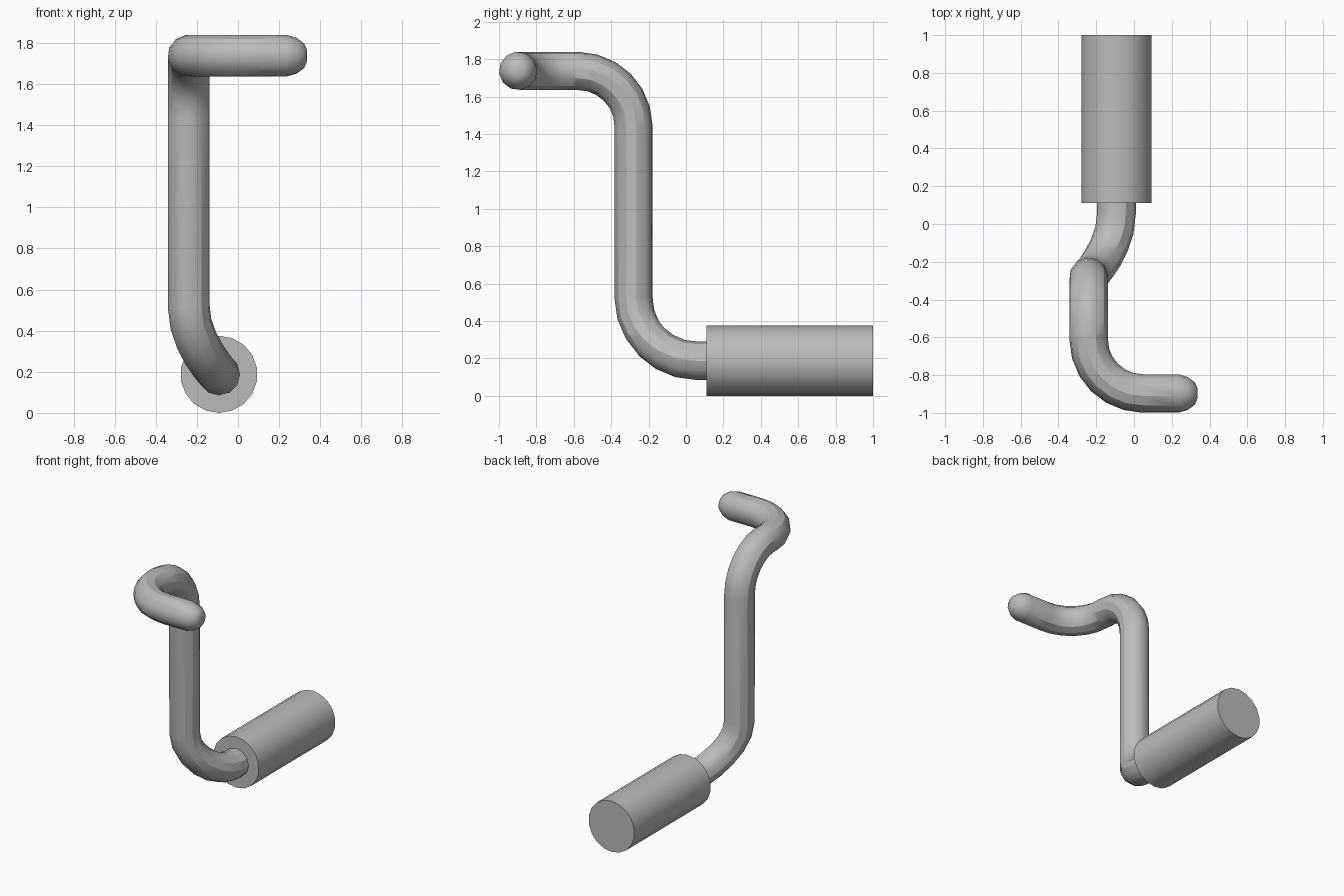
import bpy, bmesh, math
from mathutils import Vector, Matrix
from mathutils.geometry import interpolate_bezier

cube = bpy.data.objects.get("Cube")
if cube:
    bpy.data.objects.remove(cube, do_unlink=True)

GREY = (0.5, 0.5, 0.5, 1)
metal = bpy.data.materials.new("grey metal")
metal.use_nodes = True
metal.diffuse_color = GREY
metal.node_tree.nodes["Principled BSDF"].inputs["Base Color"].default_value = GREY


def finish(bm, name, angle):
    bmesh.ops.recalc_face_normals(bm, faces=bm.faces)
    mesh = bpy.data.meshes.new(name)
    bm.to_mesh(mesh)
    bm.free()
    mesh.materials.append(metal)
    obj = bpy.data.objects.new(name, mesh)
    bpy.context.collection.objects.link(obj)
    bpy.ops.object.select_all(action="DESELECT")
    obj.select_set(True)
    bpy.context.view_layer.objects.active = obj
    bpy.ops.object.shade_smooth_by_angle(angle=math.radians(angle))


def bend(start, start_dir, end, end_dir, h0, h1, steps=7):
    """Points of a curved corner that leaves along start_dir and arrives along end_dir."""
    a, b = Vector(start), Vector(end)
    return interpolate_bezier(a, a + Vector(start_dir) * h0, b - Vector(end_dir) * h1, b, steps)


def sweep(points, radii, sides, name):
    """Tube along points, its ring carried round the bends without twist."""
    bm = bmesh.new()
    tangent = (points[1] - points[0]).normalized()
    side = Vector((1, 0, 0))
    rings = []
    for i, (p, r) in enumerate(zip(points, radii)):
        before = (p - points[i - 1]).normalized() if i else tangent
        after = (points[i + 1] - p).normalized() if i + 1 < len(points) else before
        new = (before + after).normalized()
        side = tangent.rotation_difference(new) @ side
        tangent = new
        up = tangent.cross(side)
        angles = [math.tau * k / sides for k in range(sides)]
        rings.append([bm.verts.new(p + (side * math.cos(a) + up * math.sin(a)) * r) for a in angles])
    for lower, upper in zip(rings, rings[1:]):
        for k in range(sides):
            n = (k + 1) % sides
            bm.faces.new((lower[k], lower[n], upper[n], upper[k]))
    bm.faces.new(rings[0])
    bm.faces.new(rings[-1])
    finish(bm, name, 30)


# Bent rod: out of the grip, up the shaft, forward, then sideways
R = 0.1025
FRONT, UP, LEFT = (0, -1, 0), (0, 0, 1), (1, 0, 0)
path = [Vector((-0.0925, 0.2, 0.1875))]
path += bend((-0.0925, 0.06, 0.1875), FRONT, (-0.24, -0.28, 0.52), UP, 0.19, 0.18)
path += bend((-0.24, -0.28, 1.44), UP, (-0.24, -0.58, 1.7375), FRONT, 0.165, 0.165)
path += bend((-0.24, -0.61, 1.7375), FRONT, (0.05, -0.8975, 1.7375), LEFT, 0.16, 0.16)
radii = [R] * len(path)

# Rounded tip of the rod
for x, r in ((0.235, R), (0.285, 0.088), (0.322, 0.06), (0.335, 0.03)):
    path.append(Vector((x, -0.8975, 1.7375)))
    radii.append(r)
sweep(path, radii, 12, "bent_rod")

# Cylindrical grip
bm = bmesh.new()
place = Matrix.Translation((-0.0925, 0.555, 0.1875)) @ Matrix.Rotation(math.pi / 2, 4, "X")
bmesh.ops.create_cone(bm, cap_ends=True, segments=18, radius1=0.1875, radius2=0.1875,
                      depth=0.89, matrix=place)
finish(bm, "grip", 30)
